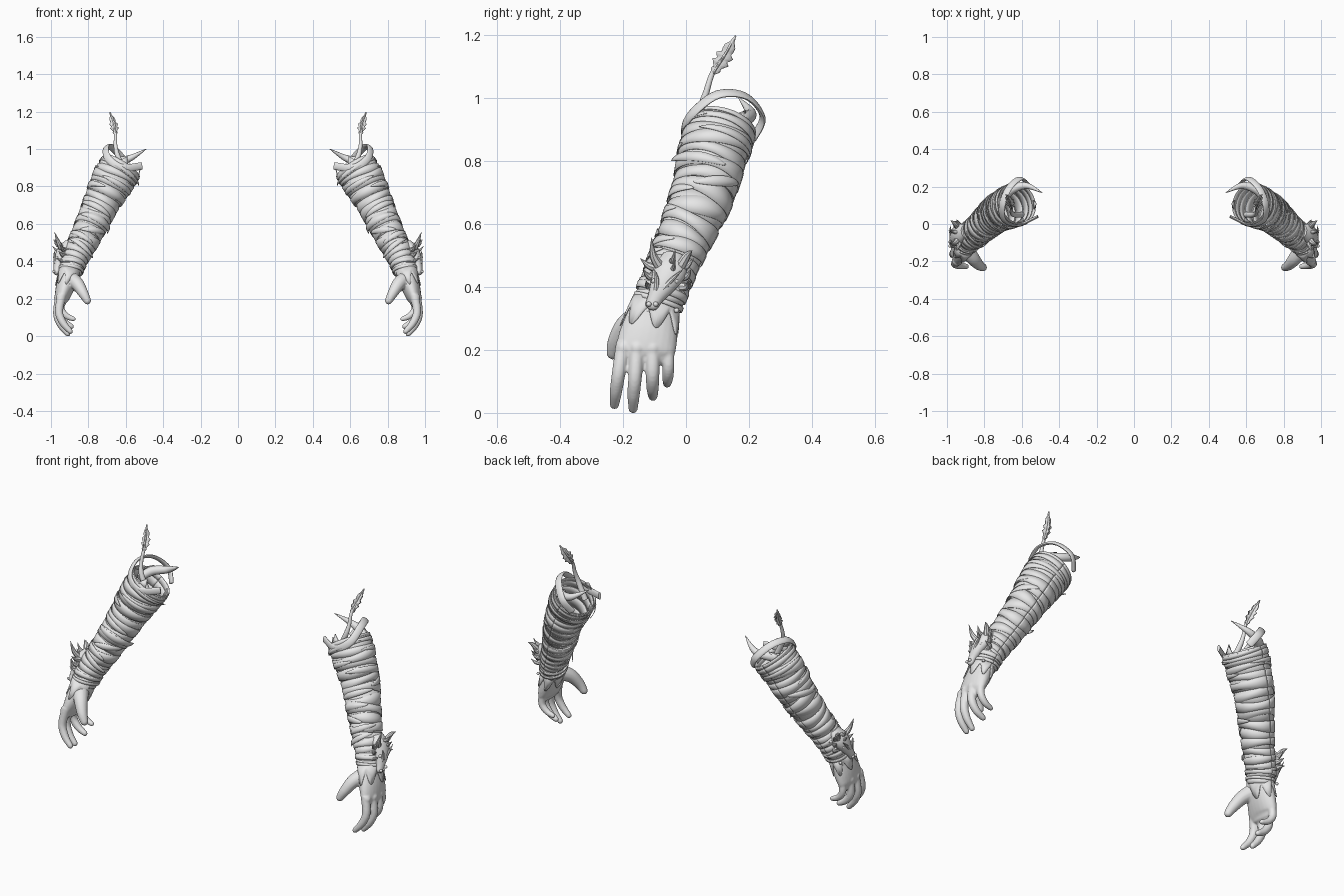
import bpy, bmesh, math, random
from mathutils import Vector

random.seed(4)
TAU = math.tau
if "Cube" in bpy.data.objects:
    bpy.data.objects.remove(bpy.data.objects["Cube"])

GREY = (0.8, 0.8, 0.8, 1)
grey = bpy.data.materials.new("light grey")
grey.use_nodes = True
grey.diffuse_color = GREY
grey.node_tree.nodes["Principled BSDF"].inputs["Base Color"].default_value = GREY


# Smooth interpolation through keys of any dimension, t from 0 to 1
def at(keys, t):
    x = min(max(t, 0), 1) * (len(keys) - 1)
    i = min(int(x), len(keys) - 2)
    f = x - i
    p, q, r, s = (keys[min(max(i + k, 0), len(keys) - 1)] for k in (-1, 0, 1, 2))
    return [b + f * ((c - a) + f * ((2*a - 5*b + 4*c - d) + f * (3*(b - c) + d - a))) / 2
            for a, b, c, d in zip(p, q, r, s)]


def centre(keys, t):
    return Vector(at(keys, t)[:3])


def tangent(keys, t):
    return (centre(keys, t + 0.02) - centre(keys, t - 0.02)).normalized()


# Point on a limb: angle 0 is the back, a quarter turn is the outer side
def on_limb(keys, t, angle, lift=0):
    t = min(max(t, 0), 1)
    d = tangent(keys, t)
    u = Vector((0, 1, 0))
    u = (u - d * u.dot(d)).normalized()
    v = d.cross(u)
    ru, rv = at(keys, t)[3:5]
    return centre(keys, t) + u * math.cos(angle) * (ru + lift) + v * math.sin(angle) * (rv + lift)


def grid_faces(rows, cols):
    return [(r*cols + c, r*cols + c + 1, (r+1)*cols + c + 1, (r+1)*cols + c)
            for r in range(rows - 1) for c in range(cols - 1)]


# Closed swept tube; keys are (x, y, z, radius along side, radius across)
def tube(keys, side=(0, 1, 0), n=16, m=14):
    rings, u = [], Vector(side)
    for i in range(n + 1):
        c, d = centre(keys, i / n), tangent(keys, i / n)
        u = (u - d * u.dot(d)).normalized()
        ru, rv = at(keys, i / n)[3:5]
        rings.append((c, u, d.cross(u), ru, rv))
    # rounded tip
    end = min(ru, rv)
    for push, scale in ((0.5, 0.86), (0.85, 0.5), (0.98, 0.15)):
        rings.append((c + d * end * push, u, d.cross(u), ru * scale, rv * scale))
    verts = [c + u * a * math.cos(TAU*k/m) + v * b * math.sin(TAU*k/m)
             for c, u, v, a, b in rings for k in range(m)]
    faces = [(r*m + k, r*m + (k+1) % m, (r+1)*m + (k+1) % m, (r+1)*m + k)
             for r in range(len(rings) - 1) for k in range(m)]
    faces += [tuple(range(m)), tuple(range(len(verts) - m, len(verts)))]
    return verts, faces


def spike(base, bend, tip, r):
    return tube([(*base, r, r), (*bend, r * 0.7, r * 0.7), (*tip, 0.001, 0.001)], n=8, m=8)


def ball(c, r):
    keys = [(c[0], c[1], c[2] - r * math.cos(math.pi*k/8),
             r * math.sin(math.pi*k/8) + 0.0005, r * math.sin(math.pi*k/8) + 0.0005)
            for k in range(9)]
    return tube(keys, n=8, m=12)


# Cloth strip lying on a limb; mid, half and lift are functions of 0..1
def strip(keys, mid, half, lift, a0=0, a1=TAU, n=60):
    verts = []
    for i in range(n + 1):
        s = i / n
        for k in (-1, 0, 1):
            verts.append(on_limb(keys, mid(s) + k * half(s), a0 + s * (a1 - a0), lift(s)))
    return verts, grid_faces(n + 1, 3)


# Flat blade with serrated edges along a path of (x, y, z, half width)
def blade(keys, side, n=14):
    side, verts = Vector(side).normalized(), []
    for i in range(n + 1):
        c, w = centre(keys, i / n), at(keys, i / n)[3] * (0.6 + 0.2 * (i % 3))
        verts += [c - side * w, c, c + side * w]
    return verts, grid_faces(n + 1, 3)


def build(name, parts, thick=0, fuse=0):
    verts, faces = [], []
    for vs, fs in parts:
        faces += [tuple(i + len(verts) for i in f) for f in fs]
        verts += vs
    mesh = bpy.data.meshes.new(name)
    mesh.from_pydata(verts, [], faces)
    bm = bmesh.new()
    bm.from_mesh(mesh)
    bmesh.ops.recalc_face_normals(bm, faces=bm.faces)
    bm.to_mesh(mesh)
    bm.free()
    mesh.materials.append(grey)
    ob = bpy.data.objects.new(name, mesh)
    bpy.context.collection.objects.link(ob)
    bpy.ops.object.select_all(action='DESELECT')
    ob.select_set(True)
    bpy.context.view_layer.objects.active = ob
    bpy.ops.object.shade_smooth_by_angle(angle=math.radians(40))
    if thick:
        mod = ob.modifiers.new("thickness", 'SOLIDIFY')
        mod.thickness, mod.offset = thick, 0
    if fuse:
        mod = ob.modifiers.new("fuse", 'REMESH')
        mod.mode, mod.voxel_size, mod.use_smooth_shade = 'VOXEL', fuse, True
        mod = ob.modifiers.new("soften", 'SMOOTH')
        mod.factor, mod.iterations = 0.5, 4
    ob.modifiers.new("other arm", 'MIRROR').use_mirror_merge = False


# Forearm sleeve, open at the top
arm = [(.62, .110, .91, .110, .110), (.67, .088, .83, .105, .108), (.745, .048, .68, .094, .088),
       (.82, -.02, .52, .079, .075), (.88, -.07, .40, .074, .064), (.90, -.095, .33, .070, .057)]
build("sleeve", [strip(arm, lambda s, k=k: (k + .5) / 12, lambda s: .5 / 12, lambda s: 0)
                 for k in range(12)], .004)

# Broad flat wrappings around the sleeve, with lens-shaped gaps
wraps = []
for i in range(17):
    t0, tilt, ph = .04 + .84 * i / 16, random.uniform(-.025, .025), random.uniform(0, TAU)
    up = .004 + .003 * (i % 2)
    wraps.append(strip(
        arm, lambda s: t0 + tilt * math.sin(TAU*s + ph),
        lambda s: .025 + .006 * math.sin(2*TAU*s + ph), lambda s: up))
build("wrappings", wraps, .003)

# Short torn strips with pointed ends, a few hanging loose
torn = []
for i in range(12):
    t0, slope = .1 + .72 * i / 11, random.uniform(-.1, .1)
    a0, loose = random.uniform(0, TAU), .014 * (i % 3 == 0)
    torn.append(strip(arm, lambda s: t0 + slope * (s - .5),
                      lambda s: .018 * math.sin(math.pi * s) ** .6 + .0005,
                      lambda s: .009 + loose * s ** 4, a0, a0 + random.uniform(1.5, 3), 24))
build("torn_strips", torn, .003)

# Ragged shards on the sleeve rim
shards = []
for a in (.5, 2.9, 4.4):
    p, q = on_limb(arm, .03, a), on_limb(arm, .03, a + .5)
    tip = on_limb(arm, 0, a + .2, -.02) - tangent(arm, 0) * .04
    shards.append(([p, q, tip], [(0, 1, 2)]))
build("rim_shards", shards, .005)

# Hand: palm, four curled fingers and a thumb fused together
palm = [(.895, -.092, .37, .066, .056), (.91, -.105, .31, .080, .052), (.928, -.118, .25, .092, .048),
        (.943, -.128, .20, .094, .038), (.947, -.130, .175, .082, .026)]
fingers = {
    "index": [(.942, -.198, .22), (.957, -.213, .13), (.935, -.222, .07), (.897, -.227, .026)],
    "middle": [(.952, -.155, .22), (.967, -.161, .12), (.947, -.166, .06), (.910, -.168, .013)],
    "ring": [(.952, -.105, .22), (.963, -.106, .13), (.935, -.106, .08), (.892, -.105, .052)],
    "little": [(.940, -.060, .22), (.947, -.056, .15), (.920, -.058, .11), (.880, -.060, .092)],
}
hand = [tube(palm, m=24)]
for name, path in fingers.items():
    size = .88 if name == "little" else 1
    hand.append(tube([(*p, r * size, r * size) for p, r in zip(path, (.025, .022, .020, .015))]))
    hand.append(ball((path[0][0] + .006, path[0][1], .205), .026 * size))
hand.append(tube([(.900, -.13, .31, .044, .044), (.860, -.185, .280, .037, .036),
                  (.828, -.220, .230, .028, .028), (.806, -.232, .190, .021, .021)]))
build("hand", hand, fuse=.005)

# Wrist cuff, with a pointed border lying on the hand
cuff = [strip(arm, lambda s, t=t: t + .015 * math.sin(TAU*s), lambda s: .022, lambda s: .008)
        for t in (.84, .92)]
build("wrist_cuff", cuff, .006)


def point(s):
    return .07 + .12 * abs(math.sin(3.5 * TAU * s)) ** 1.5


build("cuff_border", [strip(palm, lambda s: .08 + point(s), point, lambda s: .004, n=84)], .004)

# Horned beast head on the outer wrist, snout towards the hand
head = tube([(.905, -.040, .500, .034, .022), (.932, -.050, .455, .054, .036),
             (.953, -.072, .41, .043, .031), (.965, -.097, .365, .026, .021),
             (.970, -.108, .342, .022, .016)])
build("beast_head", [head])
features = [ball((.984, -.118, .345), .008), ball((.984, -.096, .345), .008)]
for s in (-1, 1):
    features.append(ball((.966, -.066 + s * .034, .418), .009))
    features.append(ball((.952, -.075 + s * .045, .325), .008))
    features.append(spike((.975, -.085 + s * .010, .39), (.981, -.068 + s * .025, .425),
                          (.982, -.055 + s * .045, .455), .010))
build("eyes_and_brows", features)
spikes = []
for s in (-1, 1):
    spikes.append(spike((.940, -.050 + s * .030, .46), (.960, -.05 + s * .054, .50),
                        (.980, -.045 + s * .064, .535 - .02 * s), .017))
    for k in range(3):
        spikes.append(spike((.930, -.055 + s * .038, .46 - .03 * k),
                            (.940, -.058 + s * .062, .468 - .033 * k),
                            (.948 + .012 * k, -.060 + s * (.084 - .009 * k), .490 - .036 * k), .015))
for k in range(2):
    spikes.append(spike((.93, -.045, .48 - .03 * k), (.965, -.042, .485 - .03 * k),
                        (.985 + .006 * k, -.035, .515 - .035 * k), .013))
build("horns_and_frill", spikes)

# Loose ribbon arching over the opening
ribbon = [(.515, .04, .91), (.62, -.006, .90), (.695, .02, .95), (.705, .10, 1.010),
          (.67, .19, 1.005), (.61, .243, .94), (.57, .215, .875)]
build("ribbon", [tube([(*p, .020, .008) for p in ribbon], (0, 0, 1), n=36)])

# Crescent horn lying across the opening
build("crescent_horn", [tube([(.70, .11, .905, .020, .020), (.665, .175, .930, .024, .024),
                              (.58, .205, .950, .018, .018), (.492, .168, 1.0, .002, .002)],
                             (0, 0, 1), n=24)])

# Tail with a serrated tuft
build("tail", [tube([(.60, .05, .87, .016, .016), (.642, .05, .96, .014, .014),
                     (.655, .065, 1.02, .010, .010), (.655, .085, 1.08, .008, .008),
                     (.668, .12, 1.13, .004, .004)], n=20)])
tuft = [(.655, .085, 1.075, .008), (.660, .108, 1.11, .028), (.668, .130, 1.145, .026),
        (.685, .157, 1.197, .001)]
narrow = [(x, y, z, w * .8) for x, y, z, w in tuft]
build("tail_tuft", [blade(tuft, (.2, .85, -.45)), blade(narrow, (1, -.2, 0))], .006)
